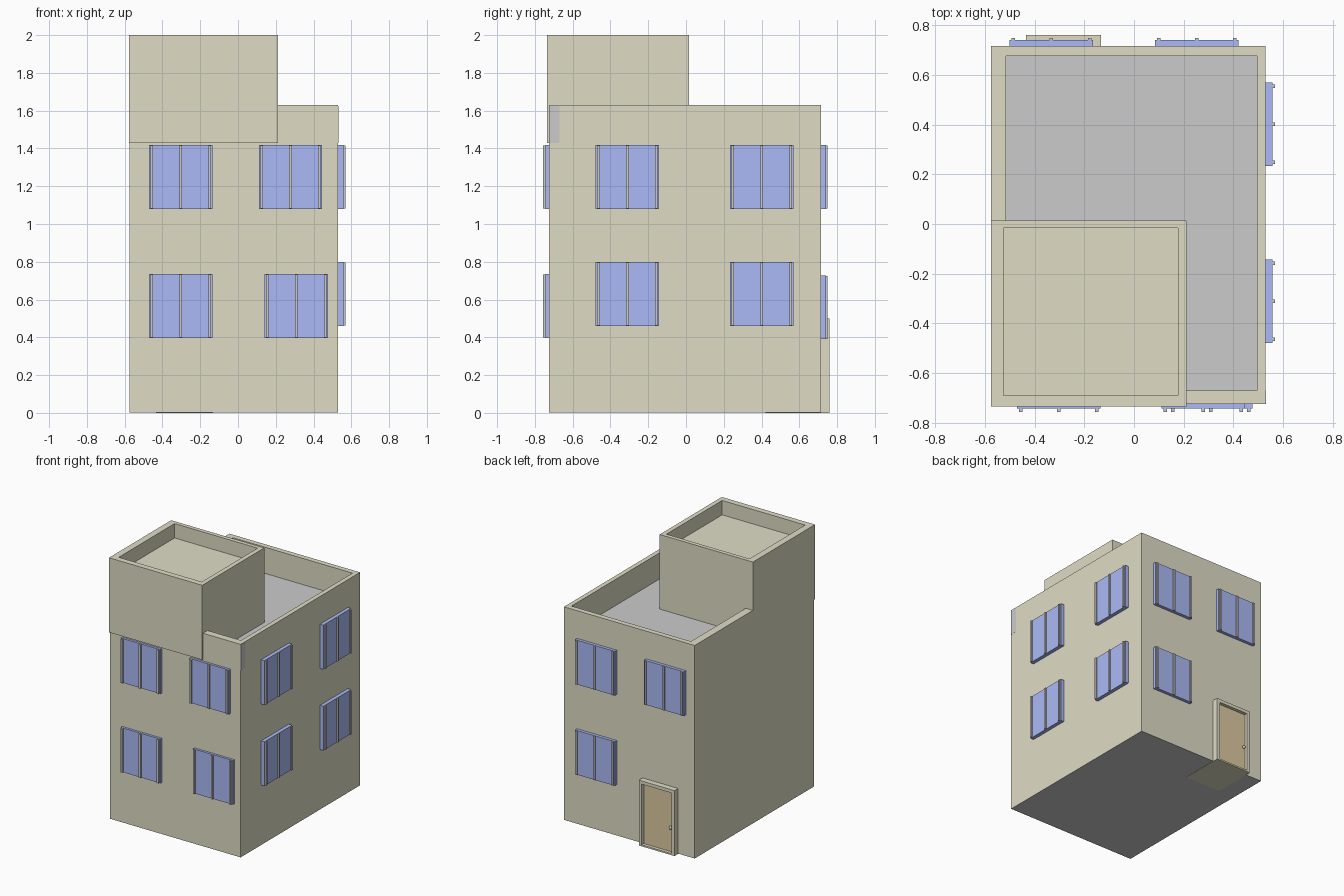
import bpy, bmesh

if "Cube" in bpy.data.objects:
    bpy.data.objects.remove(bpy.data.objects["Cube"])


def material(name, rgb):
    m = bpy.data.materials.new(name)
    m.diffuse_color = (*rgb, 1)
    m.use_nodes = True
    m.node_tree.nodes["Principled BSDF"].inputs["Base Color"].default_value = m.diffuse_color
    return m


KHAKI = material("khaki_wall", (0.74, 0.72, 0.56))
BLUE = material("blue_glass", (0.41, 0.49, 0.92))
BROWN = material("brown_wood", (0.72, 0.59, 0.36))


def finish(bm, name, mat):
    bmesh.ops.recalc_face_normals(bm, faces=bm.faces)
    mesh = bpy.data.meshes.new(name)
    bm.to_mesh(mesh)
    bm.free()
    ob = bpy.data.objects.new(name, mesh)
    bpy.context.collection.objects.link(ob)
    if mat:
        mesh.materials.append(mat)
    return ob


def add_box(bm, x, y, z):
    """Add a box given (min, max) on each axis."""
    verts = bmesh.ops.create_cube(bm, size=1)["verts"]
    for v in verts:
        v.co = [r[0] if c < 0 else r[1] for c, r in zip(v.co, (x, y, z))]
    return verts


def boxes(name, parts, mat=None):
    bm = bmesh.new()
    for p in parts:
        add_box(bm, *p)
    return finish(bm, name, mat)


def tray(name, x, y, z, inner_x, inner_y, floor, mat):
    """Box whose top is inset to a parapet with a sunken floor."""
    bm = bmesh.new()
    add_box(bm, x, y, z)
    top = max(bm.faces, key=lambda f: f.calc_center_median().z)
    mx, my = sum(x) / 2, sum(y) / 2
    bmesh.ops.inset_individual(bm, faces=[top], thickness=0.02)
    for v in top.verts:
        v.co.x = inner_x[0] if v.co.x < mx else inner_x[1]
        v.co.y = inner_y[0] if v.co.y < my else inner_y[1]
    well = bmesh.ops.extrude_discrete_faces(bm, faces=[top])["faces"][0]
    for v in well.verts:
        v.co.z = floor
    return finish(bm, name, mat)


# Main building, roof surface and underside
X, Y = (-0.575, 0.53), (-0.725, 0.716)
RX, RY = (-0.515, 0.495), (-0.67, 0.676)
tray("house_walls", X, Y, (0.005, 1.63), RX, RY, 1.42, KHAKI)
boxes("roof_surface", [(RX, RY, (1.415, 1.43))])
boxes("foundation", [(X, Y, (0.002, 0.005))])
boxes("corner_patch", [((0.52, 0.5315), (-0.724, -0.67), (1.43, 1.625))])

# Roof tower, slightly overhanging the front wall
tray("roof_tower", (-0.576, 0.212), (-0.735, 0.015), (1.43, 2.0),
     (-0.525, 0.177), (-0.69, -0.016), 1.89, KHAKI)


def window(name, side, c, z0, width=0.336, height=0.338):
    """Blue window slab with three upright grey bars on one wall."""
    def rect(u0, u1, d, za, zb):
        u = (u0, u1)
        if side == "front":
            return u, (Y[0] - d, Y[0] + 0.01), (za, zb)
        if side == "back":
            return u, (Y[1] - 0.01, Y[1] + d), (za, zb)
        return (X[1] - 0.01, X[1] + d), u, (za, zb)

    h = width / 2
    glass, bar = (0.018, 0.032) if side == "front" else (0.024, 0.033)
    if side == "right":
        glass, bar = 0.028, 0.038
    z1 = z0 + height
    boxes(name + "_glass", [rect(c - h, c + h, glass, z0, z1)], BLUE)
    boxes(name + "_bars", [rect(c + o - 0.007, c + o + 0.007, bar, z0 + 0.002, z1 - 0.002)
                           for o in (-h + 0.015, 0, h - 0.015)])


# Windows: (wall, centre along wall, sill height)
WINDOWS = [("front", -0.303, 0.397), ("front", 0.308, 0.397),
           ("front", -0.303, 1.08), ("front", 0.278, 1.08),
           ("right", -0.31, 0.46), ("right", 0.401, 0.46),
           ("right", -0.31, 1.08), ("right", 0.401, 1.08),
           ("back", 0.252, 0.39), ("back", 0.252, 1.08), ("back", -0.332, 1.08)]
for i, (side, c, z0) in enumerate(WINDOWS):
    window(f"{side}_window_{i}", side, c, z0)

# Door: casing running into the house, wooden panel, handle
DX = (-0.435, -0.133)
T = 0.025
DY = (0.42, 0.76)
boxes("door_frame", [
    ((DX[0], DX[0] + T), DY, (0, 0.5)),
    ((DX[1] - T, DX[1]), DY, (0, 0.5)),
    ((DX[0] + T, DX[1] - T), DY, (0.5 - T, 0.5)),
    ((DX[0] + T, DX[1] - T), DY, (0, 0.012))], KHAKI)
boxes("door_panel", [((DX[0] + T, DX[1] - T), (0.70, 0.735), (0.012, 0.5 - T))], BROWN)

bpy.ops.mesh.primitive_uv_sphere_add(segments=12, ring_count=8, radius=0.012,
                                     location=(-0.392, 0.747, 0.2))
bpy.context.object.name = "door_handle"
bpy.ops.object.shade_smooth_by_angle()
